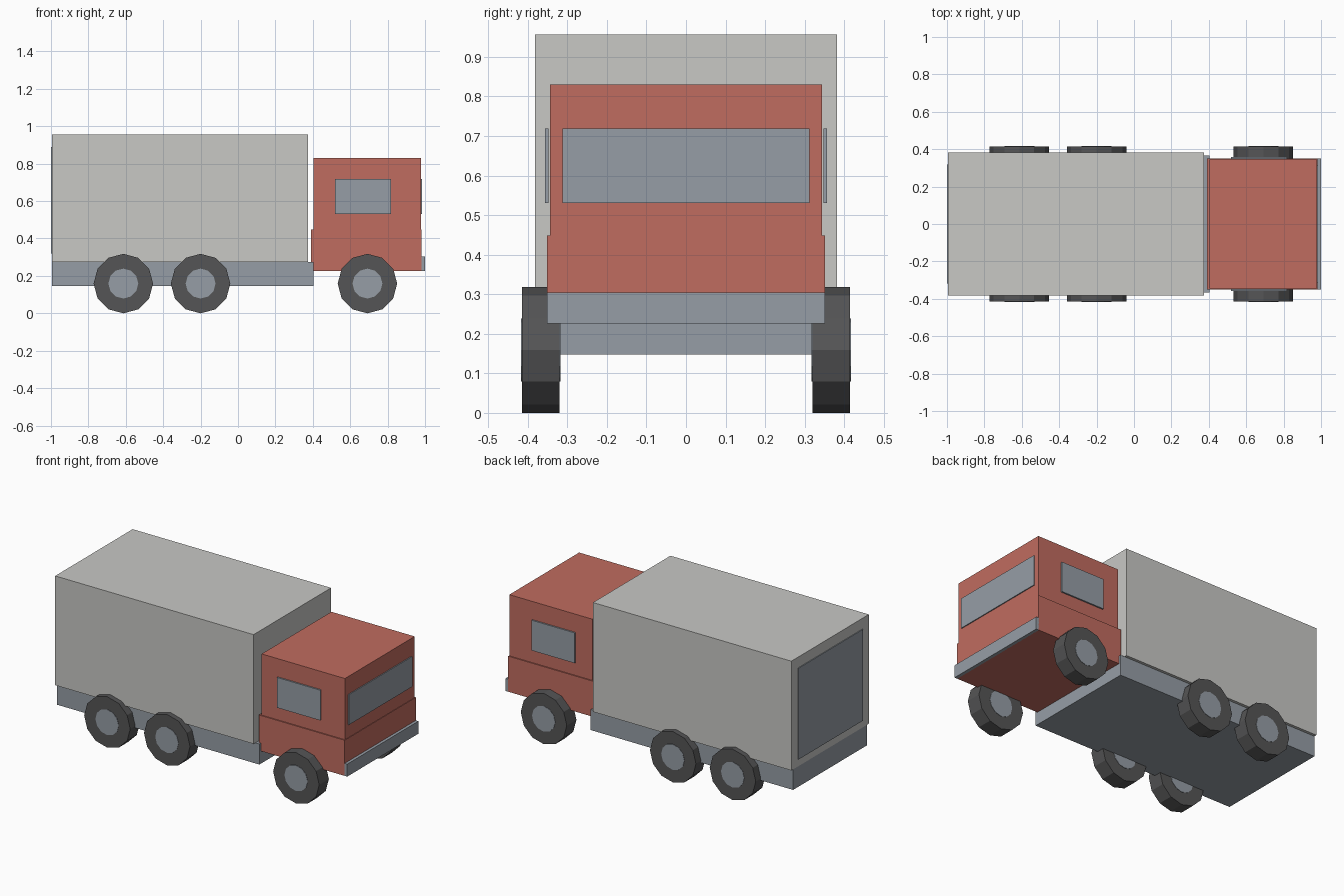
import bpy
import math

cube = bpy.data.objects.get("Cube")
if cube:
    bpy.data.objects.remove(cube, do_unlink=True)


def material(name, r, g, b):
    mat = bpy.data.materials.new(name)
    mat.use_nodes = True
    mat.diffuse_color = (r, g, b, 1)
    mat.node_tree.nodes["Principled BSDF"].inputs["Base Color"].default_value = (r, g, b, 1)
    return mat


red = material("cab red", 0.53, 0.15, 0.115)
light_grey = material("cargo light grey", 0.58, 0.58, 0.56)
steel = material("steel blue grey", 0.305, 0.34, 0.38)
rubber = material("tyre dark grey", 0.09, 0.09, 0.092)


def box(name, mat, x, y, z):
    """Box spanning the given (low, high) ranges."""
    spans = (x, y, z)
    bpy.ops.mesh.primitive_cube_add(size=1, location=[(a + b) / 2 for a, b in spans])
    obj = bpy.context.object
    obj.name = name
    obj.scale = [b - a for a, b in spans]
    bpy.ops.object.transform_apply(location=False, rotation=False, scale=True)
    obj.data.materials.append(mat)
    return obj


def disc(name, mat, x, y, z, radius, width):
    """Twelve-sided cylinder lying along the axle, with a corner at the top."""
    bpy.ops.mesh.primitive_cylinder_add(vertices=12, radius=radius, depth=width,
                                        location=(x, y, z), rotation=(math.pi / 2, 0, 0))
    obj = bpy.context.object
    obj.name = name
    obj.data.materials.append(mat)
    return obj


def sym(half):
    return (-half, half)


# Chassis and cargo body
box("chassis", steel, (-0.995, 0.403), sym(0.365), (0.147, 0.275))
box("cargo_box", light_grey, (-0.995, 0.375), sym(0.382), (0.275, 0.957))
box("rear_door", steel, (-1.0, -0.994), sym(0.318), (0.32, 0.89))

# Cab
box("cab_lower", red, (0.39, 0.982), sym(0.351), (0.226, 0.448))
box("cab_upper", red, (0.404, 0.979), sym(0.344), (0.448, 0.83))
box("windscreen", steel, (0.977, 0.985), sym(0.312), (0.53, 0.719))
box("bumper", steel, (0.98, 1.0), sym(0.351), (0.226, 0.304))

# Side windows and wheels, mirrored across the truck
RADIUS = 0.159
AXLES = {"rear": -0.613, "middle": -0.2, "steering": 0.692}
for label, side in (("front_side", -1), ("back_side", 1)):
    box("side_window_" + label, steel, (0.519, 0.818),
        sorted((side * 0.348, side * 0.357)), (0.53, 0.719))
    for axle, x in AXLES.items():
        y = side * 0.367
        disc(f"{axle}_tyre_{label}", rubber, x, y, RADIUS, RADIUS, 0.095)
        disc(f"{axle}_hub_{label}", steel, x, y, RADIUS, 0.08, 0.099)
